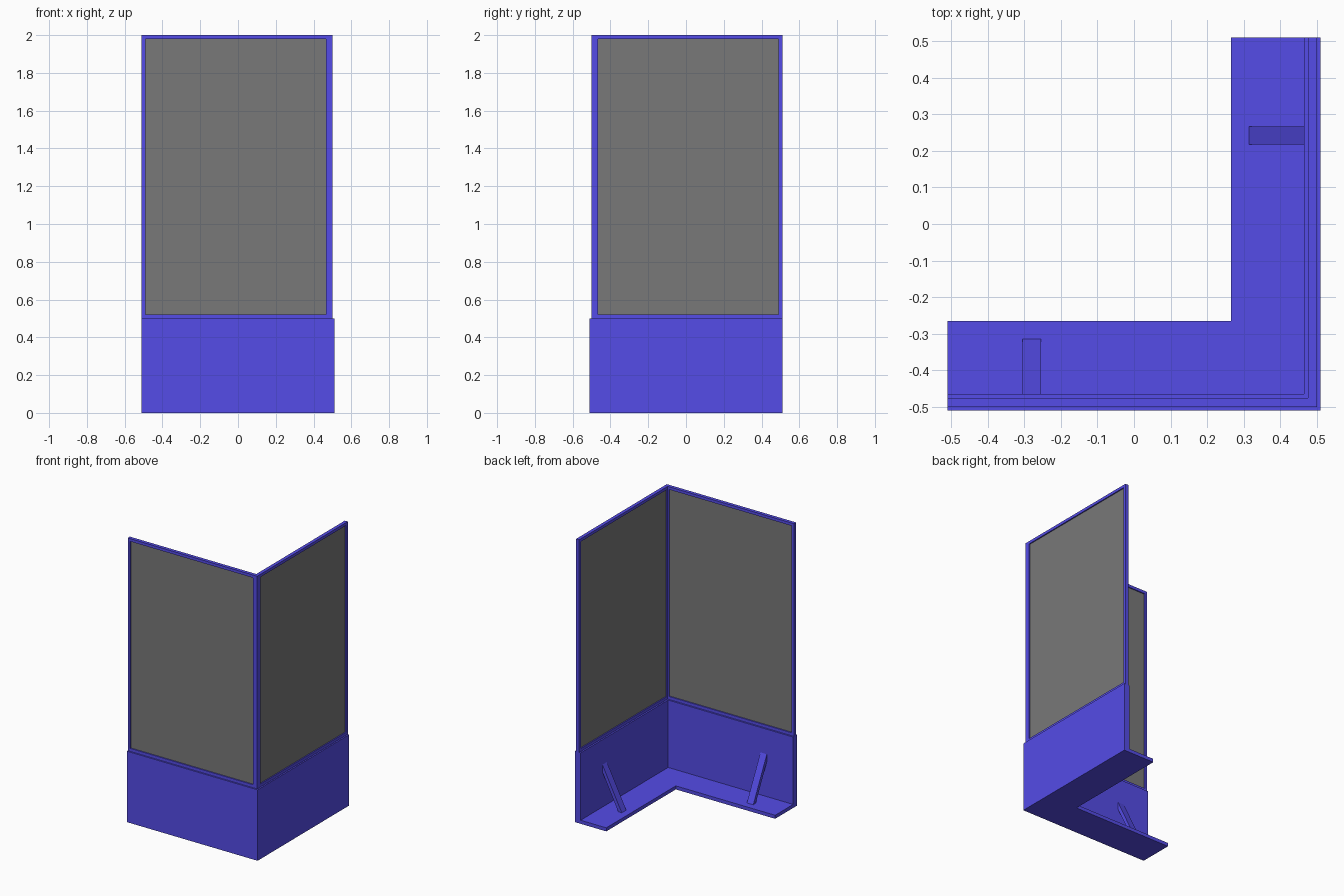
import bpy, bmesh

if "Cube" in bpy.data.objects:
    bpy.data.objects.remove(bpy.data.objects["Cube"])

def material(name, color):
    m = bpy.data.materials.new(name)
    m.diffuse_color = (*color, 1)
    m.use_nodes = True
    m.node_tree.nodes["Principled BSDF"].inputs["Base Color"].default_value = m.diffuse_color
    return m

BLUE = material("violet_blue", (0.09, 0.072, 0.8))
GREY = material("panel_grey", (0.19, 0.19, 0.19))

def prism(name, points, offset, mat):
    """Extrude a closed 3D polygon along an offset vector."""
    bm = bmesh.new()
    face = bm.faces.new([bm.verts.new(p) for p in points])
    ext = bmesh.ops.extrude_face_region(bm, geom=[face])
    verts = [v for v in ext["geom"] if isinstance(v, bmesh.types.BMVert)]
    bmesh.ops.translate(bm, verts=verts, vec=offset)
    bmesh.ops.recalc_face_normals(bm, faces=bm.faces)
    me = bpy.data.meshes.new(name)
    bm.to_mesh(me)
    bm.free()
    me.materials.append(mat)
    ob = bpy.data.objects.new(name, me)
    bpy.context.collection.objects.link(ob)
    return ob

def corner_profile(name, outer, inner, end, z0, z1, mat):
    """L-shaped plan around the front right corner, both arms ending at 'end'."""
    o, i, e = outer, inner, end
    plan = [(-e, -o), (o, -o), (o, e), (i, e), (i, -i), (-e, -i)]
    prism(name, [(x, y, z0) for x, y in plan], (0, 0, z1 - z0), mat)

def box(name, x0, x1, y0, y1, z0, z1, mat):
    prism(name, [(x0, y0, z0), (x1, y0, z0), (x1, y1, z0), (x0, y1, z0)],
          (0, 0, z1 - z0), mat)

# Base: floor ledge and low wall
E, FLOOR = 0.51, 0.025
corner_profile("floor_ledge", 0.51, 0.265, E, 0, FLOOR, BLUE)
corner_profile("low_wall", 0.51, 0.465, E, FLOOR, 0.5, BLUE)

# Frame: rails, corner post and end posts
OUT, IN, POST = 0.50, 0.476, 0.491
RAIL0, RAIL1 = 0.521, 1.98
corner_profile("bottom_rail", OUT, IN, E, 0.5, RAIL0, BLUE)
corner_profile("top_rail", OUT, IN, E, RAIL1, 2.0, BLUE)
corner_profile("corner_post", OUT, IN, -0.466, RAIL0, RAIL1, BLUE)
box("front_end_post", -E, -POST, -OUT, -IN, RAIL0, RAIL1, BLUE)
box("side_end_post", IN, OUT, POST, E, RAIL0, RAIL1, BLUE)

# Panels set into the frame
box("front_panel", -POST, 0.466, -0.492, -0.484, RAIL0, RAIL1, GREY)
box("side_panel", 0.484, 0.492, -0.466, POST, RAIL0, RAIL1, GREY)

# Slanted braces between wall and floor: (distance from centre, height)
brace = [(0.466, 0.326), (0.314, FLOOR), (0.341, FLOOR), (0.466, 0.273)]
prism("front_brace", [(-0.305, -d, z) for d, z in brace], (0.05, 0, 0), BLUE)
prism("side_brace", [(d, 0.217, z) for d, z in brace], (0, 0.05, 0), BLUE)
